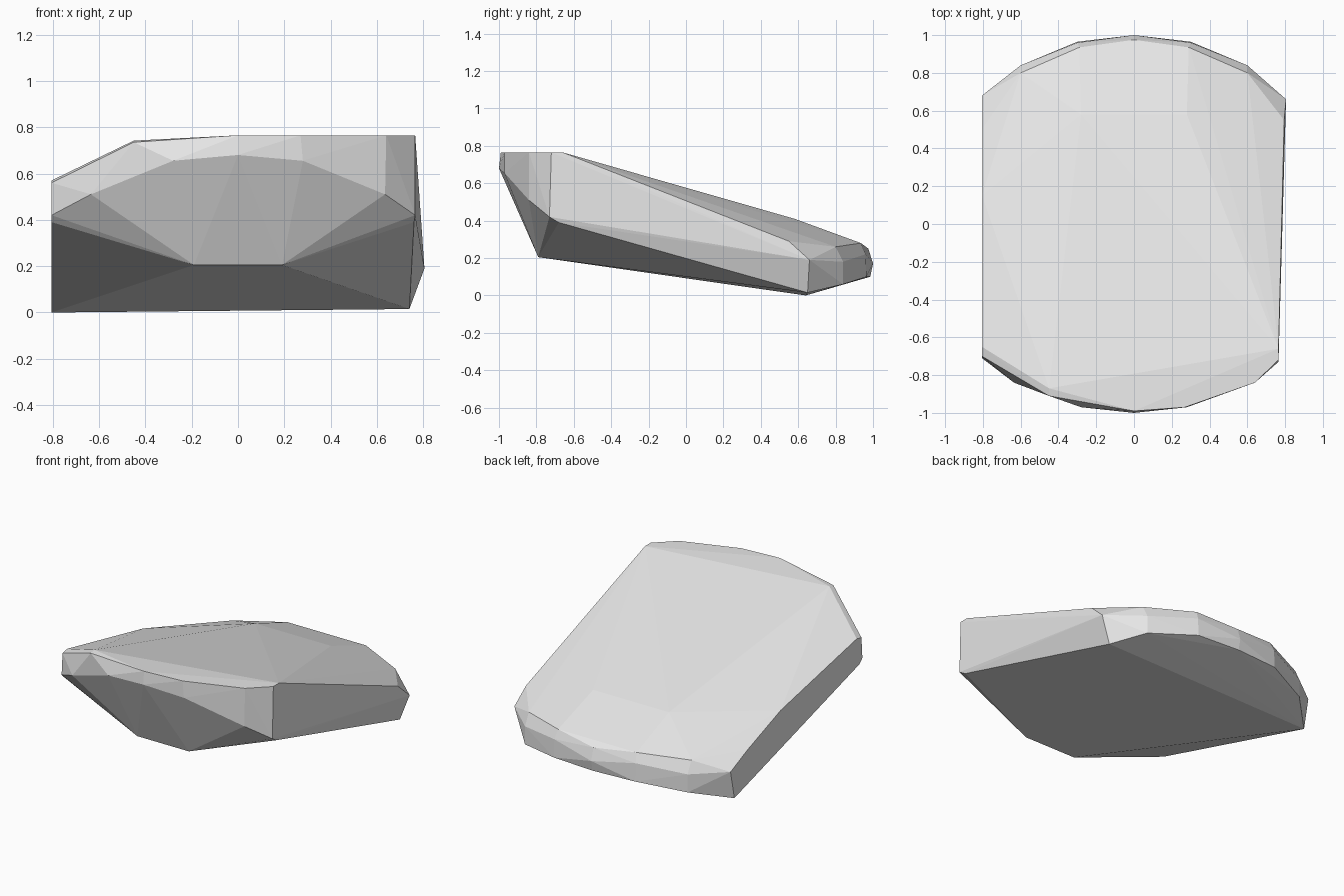
import bpy
import bmesh

cube = bpy.data.objects.get("Cube")
if cube:
    bpy.data.objects.remove(cube, do_unlink=True)


def mirrored(points):
    """Repeat points on the other side of x = 0."""
    return points + [(-x, y, z) for x, y, z in points if x]


# Front lip: flat top edge and its right-hand slope
front_top = [(0, -0.99, 0.765), (0.27, -0.97, 0.765), (0.64, -0.84, 0.765),
             (0.765, -0.72, 0.765), (0.765, -0.66, 0.765),
             (-0.45, -0.91, 0.735), (-0.45, -0.87, 0.742),
             (-0.805, -0.70, 0.56), (-0.805, -0.65, 0.57)]

# Lower edge of the curved front and the chin below it
front_lower = [(0, -1.0, 0.68), (0.765, -0.73, 0.42), (0.76, -0.68, 0.39),
               (-0.805, -0.71, 0.42), (-0.805, -0.68, 0.39)]
front_lower += mirrored([(0.28, -0.97, 0.655), (0.635, -0.84, 0.51),
                         (0.19, -0.79, 0.205)])

# Sides, which taper towards the back
sides = [(0.795, 0.55, 0.29), (0.805, 0.66, 0.19), (0.74, 0.65, 0.015),
         (-0.805, 0.15, 0.40), (-0.805, 0.50, 0.27),
         (-0.805, 0.68, 0.19), (-0.805, 0.64, 0.0)]

# Crown of the sloping top, and the rounded back rim
crown = mirrored([(0.28, 0.58, 0.41), (0.29, 0.935, 0.28)])
back_rim = [(0, 0.975, 0.25), (0, 1.0, 0.17), (0, 0.985, 0.10)]
back_rim += mirrored([(0.30, 0.96, 0.22), (0.30, 0.965, 0.10),
                      (0.60, 0.80, 0.26), (0.60, 0.84, 0.18),
                      (0.60, 0.84, 0.06)])

# Faceted shell wrapped around the outlines
bm = bmesh.new()
for point in front_top + front_lower + sides + crown + back_rim:
    bm.verts.new(point)
hull = bmesh.ops.convex_hull(bm, input=bm.verts)
loose = [v for v in bm.verts if not v.link_faces]
bmesh.ops.delete(bm, geom=loose, context='VERTS')
bmesh.ops.recalc_face_normals(bm, faces=bm.faces)

mesh = bpy.data.meshes.new("wedge_shell")
bm.to_mesh(mesh)
bm.free()
shell = bpy.data.objects.new("wedge_shell", mesh)
bpy.context.collection.objects.link(shell)

# Plain grey
grey = bpy.data.materials.new("light_grey")
grey.use_nodes = True
colour = (0.8, 0.8, 0.8, 1)
grey.diffuse_color = colour
grey.node_tree.nodes["Principled BSDF"].inputs["Base Color"].default_value = colour
mesh.materials.append(grey)
